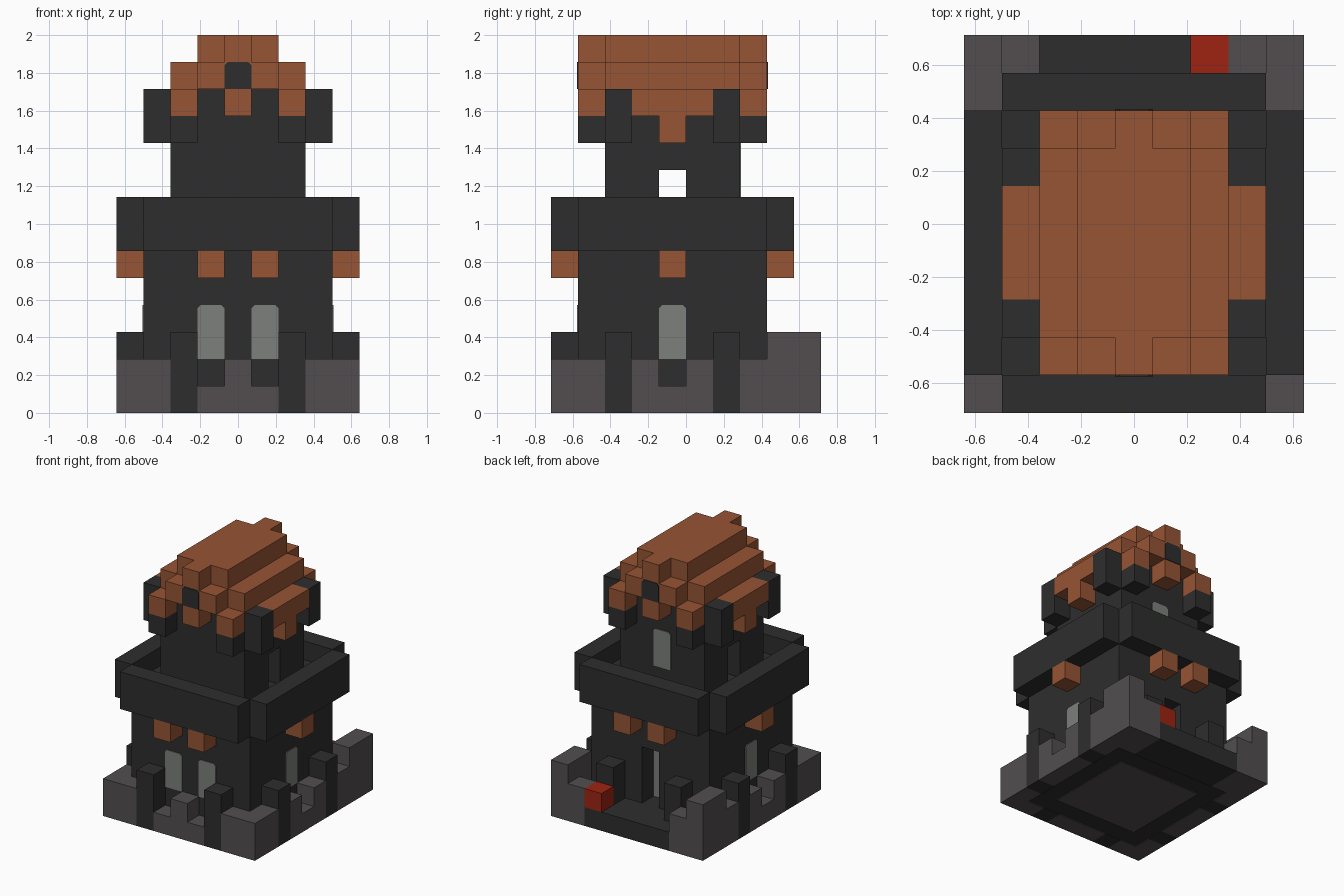
import bpy
import bmesh

cube = bpy.data.objects.get("Cube")
if cube:
    bpy.data.objects.remove(cube, do_unlink=True)

U = 1 / 7      # edge of one block
T = 0.04       # plate thickness in blocks


def material(name, rgb):
    m = bpy.data.materials.new(name)
    m.use_nodes = True
    m.diffuse_color = (*rgb, 1)
    m.node_tree.nodes["Principled BSDF"].inputs["Base Color"].default_value = (*rgb, 1)
    return m


DARK = material("dark stone", (0.027, 0.027, 0.027))
GREY = material("grey stone", (0.085, 0.076, 0.081))
BROWN = material("brown tiles", (0.305, 0.089, 0.035))
GLASS = material("window grey", (0.205, 0.216, 0.2))
RED = material("red", (0.34, 0.017, 0.006))


def finish(name, bm, mat):
    bmesh.ops.recalc_face_normals(bm, faces=bm.faces)
    bmesh.ops.scale(bm, vec=(U, U, U), verts=bm.verts)
    me = bpy.data.meshes.new(name)
    bm.to_mesh(me)
    bm.free()
    me.materials.append(mat)
    bpy.context.collection.objects.link(bpy.data.objects.new(name, me))


def boxes(name, mat, *spans, mirror=False):
    """Boxes given as x0, x1, y0, y1, z0, z1 in blocks; mirror adds the -x copies."""
    bm = bmesh.new()
    todo = list(spans)
    if mirror:
        todo += [(-b, -a, *rest) for a, b, *rest in spans]
    for x0, x1, y0, y1, z0, z1 in todo:
        vs = bmesh.ops.create_cube(bm, size=1)["verts"]
        for v in vs:
            v.co.x = x1 if v.co.x > 0 else x0
            v.co.y = y1 if v.co.y > 0 else y0
            v.co.z = z1 if v.co.z > 0 else z0
    finish(name, bm, mat)


def pane(name, mat, axis, centre, wall, out, z0, z1, cut=0.12):
    """Thin plate with clipped top corners, standing on a wall."""
    h = 0.5
    outline = [(-h, z0), (h, z0), (h, z1 - cut), (h - cut, z1), (cut - h, z1), (-h, z1 - cut)]
    bm = bmesh.new()
    rings = []
    for d in (wall, wall + out * T):
        pts = [(centre + a, d, z) if axis == "y" else (d, centre + a, z) for a, z in outline]
        rings.append([bm.verts.new(p) for p in pts])
    bm.faces.new(rings[0])
    bm.faces.new(rings[1])
    for i in range(len(outline)):
        j = (i + 1) % len(outline)
        bm.faces.new((rings[0][i], rings[0][j], rings[1][j], rings[1][i]))
    finish(name, bm, mat)


# Lower keep, with a recessed doorway at the back
boxes("keep_body", DARK, (-3.5, 3.5, -4, 2, T, 7), (-0.5, 0.5, 2, 3, T, 1), (-0.5, 0.5, 2, 3, 4, 7))
boxes("keep_back_wall", DARK, (0.5, 3.5, 2, 3, T, 7), mirror=True)
pane("back_door", GLASS, "y", 0, 2, 1, 1, 4)
boxes("underside_floor", GREY, (-2.5, 2.5, -3, 2, 0, T))
boxes("back_step", DARK, (-2.5, 2.5, 3, 5, 0, 1))

# Outer low wall
boxes("front_wall", GREY, (2.5, 4.5, -5, -4, 0, 2), (0.5, 1.5, -5, -4, 0, 1), mirror=True)
boxes("front_wall_middle", GREY, (-0.5, 0.5, -5, -4, 0, 2))
boxes("side_wall", GREY, (3.5, 4.5, -4, -3, 0, 2), (3.5, 4.5, -2, -1, 0, 2),
      (3.5, 4.5, -1, 0, 0, 1), (3.5, 4.5, 0, 1, 0, 2), (3.5, 4.5, 2, 3, 0, 2), mirror=True)
boxes("back_corner_wall", GREY, (3.5, 4.5, 3, 5, 0, 3), (2.5, 3.5, 4, 5, 0, 2),
      (2.5, 3.5, 3, 4, 0, 1), mirror=True)
boxes("front_pillar", DARK, (1.5, 2.5, -5, -4, 0, 3), mirror=True)
boxes("side_pillar", DARK, (3.5, 4.5, -3, -2, 0, 3), (3.5, 4.5, 1, 2, 0, 3), mirror=True)
boxes("back_pillar", DARK, (1.5, 2.5, 3, 4, 1, 3), mirror=True)
boxes("red_block", RED, (1.5, 2.5, 4, 5, 1, 2))

# Keep windows and brown beam ends
for s in (-1, 1):
    pane("front_window", GLASS, "y", s, -4, -1, 2, 4)
    pane("side_window", GLASS, "x", -0.5, s * 3.5, s, 2, 4)
boxes("beam_ends", BROWN, (0.5, 1.5, -5, -4, 5, 6), (0.5, 1.5, 3, 4, 5, 6),
      (3.5, 4.5, -1, 0, 5, 6), mirror=True)

# Parapet
boxes("parapet_ends", DARK, (-3.5, 3.5, -5, -4, 6, 8), (-3.5, 3.5, 3, 4, 6, 8))
boxes("parapet_sides", DARK, (3.5, 4.5, -4, 3, 6, 8), mirror=True)

# Upper tower with a passage from side to side
boxes("upper_tower", DARK, (-2.5, 2.5, -3, -1, 7, 9), (-2.5, 2.5, 0, 2, 7, 9), (-2.5, 2.5, -3, 2, 9, 12))
pane("upper_window", GLASS, "y", 0, 2, 1, 8, 10)
boxes("roof_brackets", DARK, (2.5, 3.5, -3, -2, 10, 12), (2.5, 3.5, 1, 2, 10, 12),
      (1.5, 2.5, -4, -3, 10, 11), (1.5, 2.5, 2, 3, 10, 11), mirror=True)

# Stepped roof
boxes("roof_tiers", BROWN, (-2.5, 2.5, -3, 2, 12, 13), (-1.5, 1.5, -3, 2, 13, 14))
boxes("roof_eaves", BROWN, (2.5, 3.5, -2, 1, 11, 12), (2.5, 3.5, -1, 0, 10, 11), mirror=True)
for y, wall, out in ((-4, -4, -1), (2, 3, 1)):
    boxes("gable", BROWN, (-0.5, 0.5, y, y + 1, 11, 14))
    boxes("gable_steps", BROWN, (0.5, 1.5, y, y + 1, 12, 13), (1.5, 2.5, y, y + 1, 11, 12), mirror=True)
    pane("gable_window", DARK, "y", 0, wall, out, 12, 13)
